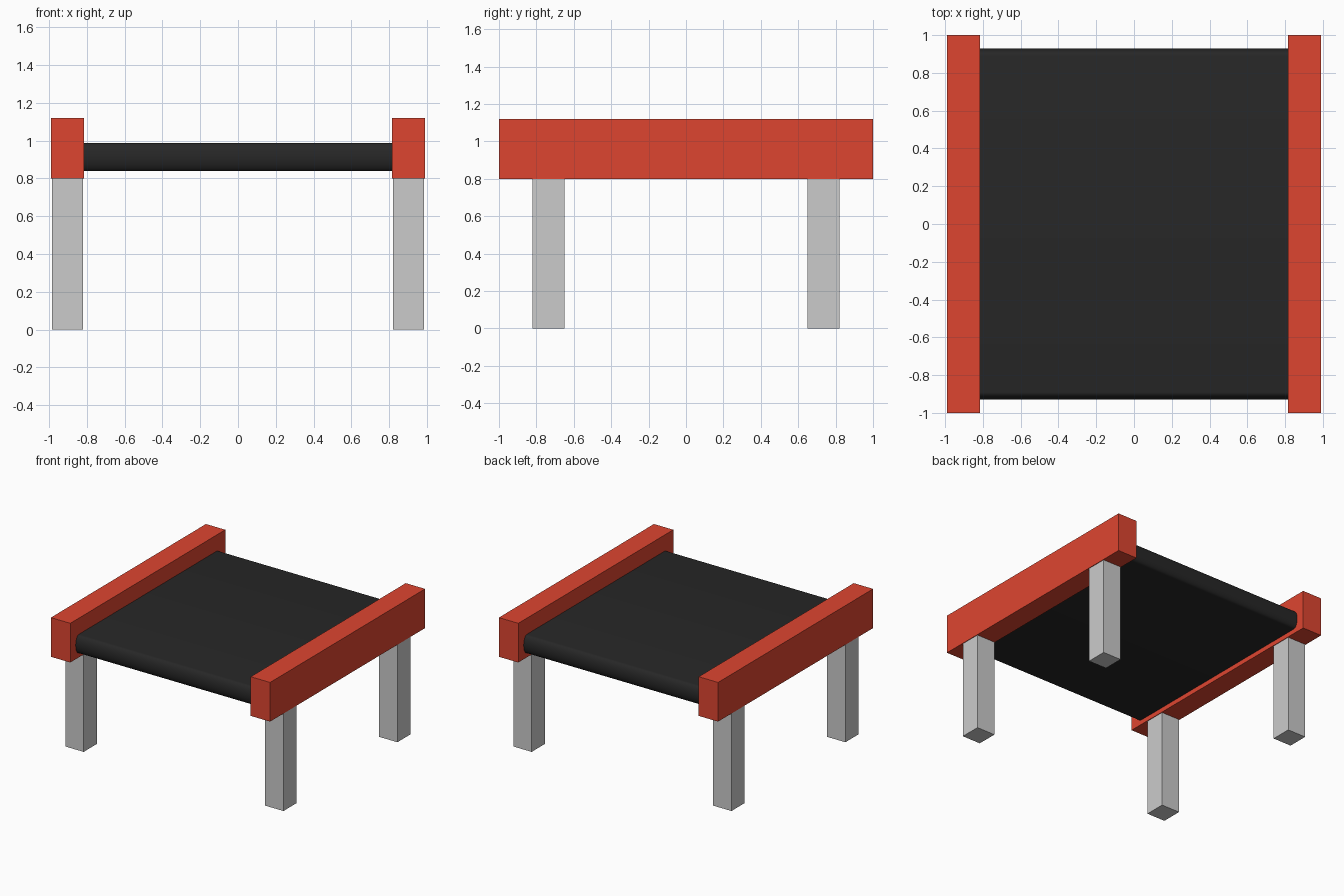
import bpy, bmesh
from math import sin, cos, pi

if "Cube" in bpy.data.objects:
    bpy.data.objects.remove(bpy.data.objects["Cube"])


def material(name, color):
    m = bpy.data.materials.new(name)
    m.diffuse_color = (*color, 1)
    m.use_nodes = True
    m.node_tree.nodes["Principled BSDF"].inputs["Base Color"].default_value = m.diffuse_color
    return m


red = material("red", (0.73, 0.06, 0.03))
black = material("black", (0.02, 0.02, 0.02))


def box(name, center, size, mat=None):
    bpy.ops.mesh.primitive_cube_add(size=1, location=center)
    ob = bpy.context.object
    ob.name = name
    ob.scale = size
    bpy.ops.object.transform_apply(location=False, rotation=False, scale=True)
    if mat:
        ob.data.materials.append(mat)
    return ob


# Side rails and legs
for side, sx in (("left", -1), ("right", 1)):
    box(f"{side}_rail", (sx * 0.9025, 0, 0.96), (0.175, 2, 0.32), red)
    for end, sy in (("front", -1), ("back", 1)):
        box(f"{end}_{side}_leg", (sx * 0.9025, sy * 0.735, 0.4), (0.165, 0.17, 0.8))

# Belt: flat slab with rounded front and back ends
HALF_WIDTH, FLAT, BULGE, HALF_THICK, MID_Z, STEPS = 0.82, 0.89, 0.04, 0.075, 0.913, 16
profile = []
for s in (1, -1):
    for i in range(STEPS + 1):
        a = -pi / 2 + pi * i / STEPS
        profile.append((s * (FLAT + BULGE * cos(a)), MID_Z + s * HALF_THICK * sin(a)))

bm = bmesh.new()
face = bm.faces.new([bm.verts.new((-HALF_WIDTH, y, z)) for y, z in profile])
ext = bmesh.ops.extrude_face_region(bm, geom=[face])
verts = [v for v in ext["geom"] if isinstance(v, bmesh.types.BMVert)]
bmesh.ops.translate(bm, vec=(2 * HALF_WIDTH, 0, 0), verts=verts)
bmesh.ops.recalc_face_normals(bm, faces=bm.faces)
mesh = bpy.data.meshes.new("belt")
bm.to_mesh(mesh)
bm.free()
mesh.materials.append(black)
belt = bpy.data.objects.new("belt", mesh)
bpy.context.collection.objects.link(belt)
bpy.ops.object.select_all(action="DESELECT")
belt.select_set(True)
bpy.context.view_layer.objects.active = belt
bpy.ops.object.shade_smooth_by_angle(angle=0.6)
